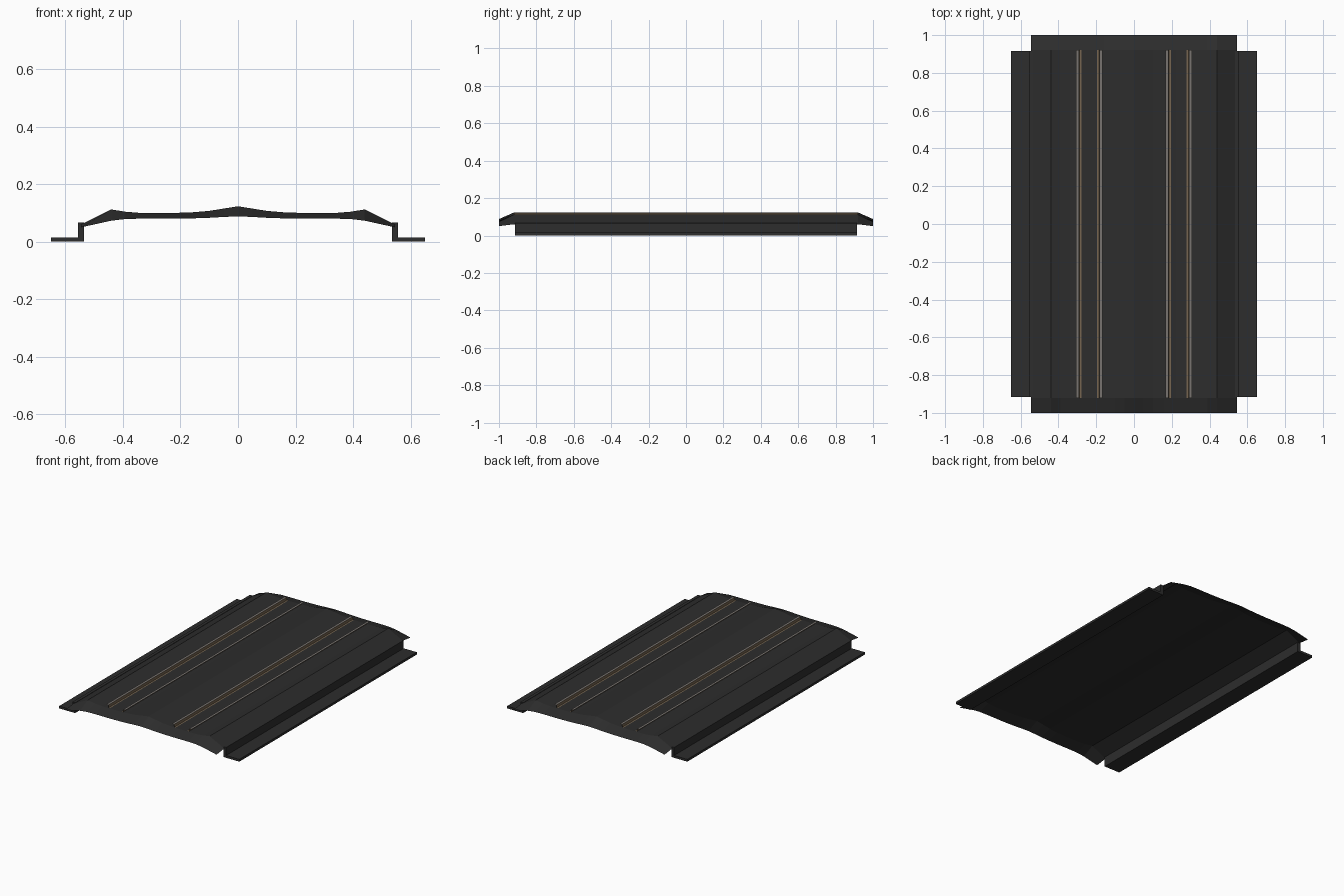
import bpy

if "Cube" in bpy.data.objects:
    bpy.data.objects.remove(bpy.data.objects["Cube"])


def material(name, rgb):
    m = bpy.data.materials.new(name)
    m.diffuse_color = (*rgb, 1)
    m.use_nodes = True
    m.node_tree.nodes["Principled BSDF"].inputs["Base Color"].default_value = m.diffuse_color
    return m


RUBBER = material("dark_rubber", (0.026, 0.026, 0.026))
STEEL = material("grey_steel", (0.19, 0.175, 0.16))
RUST = material("tan_rust", (0.18, 0.13, 0.08))


def loft(name, rows, mats, closed=False, mat_rule=None):
    """Skin a surface through rows of points; closed rows get end caps."""
    n = len(rows[0])
    verts = [p for row in rows for p in row]
    faces = []
    for r in range(len(rows) - 1):
        for i in range(n if closed else n - 1):
            j = (i + 1) % n
            faces.append((r * n + i, r * n + j, (r + 1) * n + j, (r + 1) * n + i))
    if closed:
        faces.append(tuple(reversed(range(n))))
        faces.append(tuple(range((len(rows) - 1) * n, len(rows) * n)))
    me = bpy.data.meshes.new(name)
    me.from_pydata(verts, [], faces)
    for m in mats:
        me.materials.append(m)
    if mat_rule:
        for p in me.polygons:
            p.material_index = mat_rule(p)
    ob = bpy.data.objects.new(name, me)
    bpy.context.collection.objects.link(ob)
    return ob


def mirrored(half):
    return [(-x, z) for x, z in reversed(half[1:])] + half


# crossing panel: thin moulded sheet, both ends bent down
mid = mirrored([(0, .123), (.05, .115), (.10, .107), (.16, .102), (.22, .1), (.34, .1),
                (.39, .104), (.44, .112), (.545, .06)])
end = mirrored([(0, .088), (.05, .086), (.10, .083), (.16, .081), (.22, .08), (.34, .08),
                (.39, .079), (.44, .073), (.545, .05)])
loft("panel", [[(x, y, z) for x, z in prof]
               for y, prof in ((-1, end), (-.92, mid), (.92, mid), (1, end))], [RUBBER])

for side, s in (("left", -1), ("right", 1)):
    # Z-shaped edge bracket with a flat foot
    sec = [(.535, 0), (.65, 0), (.65, .015), (.555, .015), (.555, .067), (.535, .067)]
    if s < 0:
        sec = [(-x, z) for x, z in reversed(sec)]
    # viewed from the front the section runs counter-clockwise
    loft(side + "_bracket", [[(x, y, z) for x, z in sec] for y in (-.915, .915)],
         [RUBBER], closed=True)

    # thin rail strips: steel top, rusty web and foot
    for part, x0, d in (("outer", .307, -1), ("inner", .167, 1)):
        sec = [(x0, .12), (x0 + d * .016, .12), (x0 + d * .018, .103), (x0 + d * .028, .103)]
        if s * d < 0:
            sec.reverse()
        loft(f"{side}_{part}_rail", [[(s * x, y, z) for x, z in sec] for y in (-.92, .92)],
             [STEEL, RUST], mat_rule=lambda p: 0 if p.center.z > .115 else 1)
